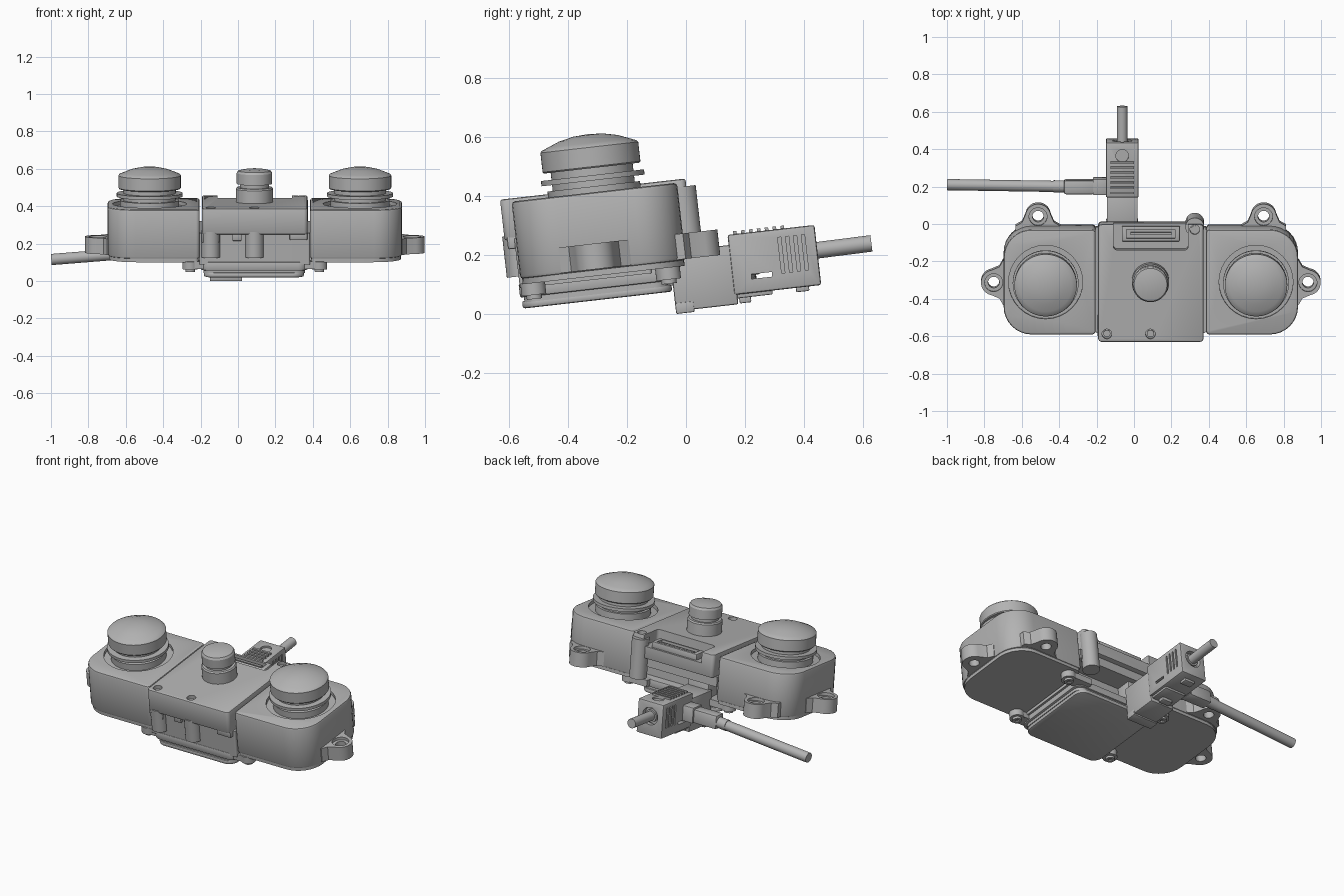
import bpy, bmesh, math
from mathutils import Matrix, Vector

if "Cube" in bpy.data.objects:
    bpy.data.objects.remove(bpy.data.objects["Cube"], do_unlink=True)

GREY = (0.45, 0.45, 0.45, 1)
grey = bpy.data.materials.new("plain grey")
grey.use_nodes = True
grey.diffuse_color = GREY
grey.node_tree.nodes["Principled BSDF"].inputs["Base Color"].default_value = GREY
parts = []


def finish(name, bm):
    bmesh.ops.recalc_face_normals(bm, faces=bm.faces)
    me = bpy.data.meshes.new(name)
    bm.to_mesh(me)
    bm.free()
    me.materials.append(grey)
    ob = bpy.data.objects.new(name, me)
    bpy.context.collection.objects.link(ob)
    parts.append(ob)
    return ob


def apply(ob, mod):
    bpy.context.view_layer.objects.active = ob
    bpy.ops.object.modifier_apply(modifier=mod.name)


def bevel(ob, width):
    mod = ob.modifiers.new("edge", "BEVEL")
    mod.width, mod.segments, mod.limit_method = width, 2, "ANGLE"
    mod.angle_limit = math.radians(50)
    apply(ob, mod)


def prism(name, outline, z0, z1, edge=0):
    bm = bmesh.new()
    base = bm.faces.new([bm.verts.new((x, y, z0)) for x, y in outline])
    top = bmesh.ops.extrude_face_region(bm, geom=[base])["geom"]
    bmesh.ops.translate(bm, vec=(0, 0, z1 - z0),
                        verts=[g for g in top if isinstance(g, bmesh.types.BMVert)])
    ob = finish(name, bm)
    if edge:
        bevel(ob, edge)
    return ob


def rounded(x0, x1, y0, y1, radii):
    """Outline with corner radii in order: right back, left back, left front, right front."""
    pts = []
    corners = [(x1, y1, -1, -1), (x0, y1, 1, -1), (x0, y0, 1, 1), (x1, y0, -1, 1)]
    for i, ((x, y, sx, sy), r) in enumerate(zip(corners, radii)):
        for k in range(9):
            a = math.pi / 2 * (i + k / 8)
            pts.append((x + sx * r + r * math.cos(a), y + sy * r + r * math.sin(a)))
    return pts


def box(name, x0, x1, y0, y1, z0, z1, edge=0):
    return prism(name, [(x0, y0), (x1, y0), (x1, y1), (x0, y1)], z0, z1, edge)


def rod(name, p0, p1, r, sides=32):
    p0, p1 = Vector(p0), Vector(p1)
    d = p1 - p0
    bm = bmesh.new()
    bmesh.ops.create_cone(bm, cap_ends=True, segments=sides, radius1=r, radius2=r, depth=d.length)
    turn = Vector((0, 0, 1)).rotation_difference(d).to_matrix().to_4x4()
    bm.transform(Matrix.Translation((p0 + p1) / 2) @ turn)
    return finish(name, bm)


def post(name, x, y, z0, z1, r):
    return rod(name, (x, y, z0), (x, y, z1), r)


def lathe(name, profile, x, y):
    bm = bmesh.new()
    vs = [bm.verts.new((r, 0, z)) for r, z in profile]
    es = [bm.edges.new(e) for e in zip(vs, vs[1:])]
    bmesh.ops.spin(bm, geom=vs + es, axis=(0, 0, 1), cent=(0, 0, 0),
                   angle=math.tau, steps=64, use_merge=True)
    bmesh.ops.remove_doubles(bm, verts=bm.verts, dist=1e-5)
    bmesh.ops.translate(bm, verts=bm.verts, vec=(x, y, 0))
    return finish(name, bm)


def cut(ob, *cutters):
    for c in cutters:
        mod = ob.modifiers.new("cut", "BOOLEAN")
        mod.operation, mod.solver, mod.object = "DIFFERENCE", "EXACT", c
        apply(ob, mod)
        parts.remove(c)
        bpy.data.objects.remove(c, do_unlink=True)


MID = 0.09          # middle of the body across x
LENS_Y = -0.262

# Side pods, lenses and mounting ears
LENS = [(0, .42), (.158, .42), (.158, .465), (.14, .465), (.14, .485), (.176, .485),
        (.176, .503), (.14, .503), (.14, .527), (.163, .527), (.167, .532), (.167, .598),
        (.162, .604), (.14, .613), (.1, .629), (.05, .64), (0, .643)]


def ear(name, x, y, heading):
    # tongue with a round end that flares into the pod wall
    arc = [math.radians(a) for a in range(-80, 81, 10)]
    pts = [(-.12, -.12), (-.05, -.12), (-.03, -.085)]
    pts += [(.068 * math.cos(a), .068 * math.sin(a)) for a in arc]
    pts += [(-.03, .085), (-.05, .12), (-.12, .12)]
    c, s = math.cos(heading), math.sin(heading)
    ob = prism(name, [(x + c * u - s * v, y + s * u + c * v) for u, v in pts], .185, .272)
    cut(ob, post("hole", x, y, .1, .4, .03), post("counterbore", x, y, .255, .4, .048))


for side, name in ((-1, "right"), (1, "left")):
    def across(d):
        return MID + side * d
    xa, xb = sorted((across(.295), across(.787)))
    inner, outer = .02, .15
    radii = [outer, inner, inner, outer] if side > 0 else [inner, outer, outer, inner]
    pod = prism(name + "_pod", rounded(xa, xb, -.545, .02, radii), .18, .445, .012)
    cut(pod, post("lens_well", across(.5625), LENS_Y, .425, .6, .198))
    prism(name + "_pod_base", rounded(xa + .006, xb - .006, -.539, .014, radii), .162, .182)
    lathe(name + "_lens", LENS, across(.5625), LENS_Y)
    ear(name + "_side_ear", across(.84), -.285, 0 if side > 0 else math.pi)
    ear(name + "_back_ear", across(.603), .07, math.pi / 2)
    # screw tabs that fix the bottom cover
    for y, end in ((-.505, "front"), (-.045, "back")):
        x = across(.345)
        post(name + "_" + end + "_cover_tab", x, y, .122, .165, .042)
        xs = sorted((x, across(.2)))
        box(name + "_" + end + "_cover_arm", *xs, y - .035, y + .035, .125, .165)
        screw = post(name + "_" + end + "_cover_screw", x, y, .108, .13, .026)
        cut(screw, rod("drive", (x, y, .1), (x, y, .116), .013, 6))

# Centre housing with its rear notch and screw wells
housing = prism("centre_housing", rounded(-.192, .372, -.583, .05, [.02] * 4), .316, .456, .008)
cut(housing, prism("notch", rounded(-.11, .29, -.088, .2, [.02] * 4), .39, .6))
for i, (x, y) in enumerate([(-.145, -.54), (.088, -.54), (.325, .022)]):
    cut(housing, post("screw_well", x, y, .425, .6, .026))
    post("housing_screw_%d" % i, x, y, .41, .437, .019)
    post("housing_boss_%d" % i, x, y + (.01 if y > 0 else 0), .19, .43 if y > 0 else .33, .05)
box("front_clip", .275, .372, -.575, -.5, .285, .33, .006)
box("left_corner_skirt", -.195, -.1, -.57, -.45, .27, .33, .006)
box("front_rib", -.03, .02, -.565, -.5, .28, .33, .004)

# Socket sitting in the notch
socket = box("top_socket", -.065, .245, -.045, .035, .38, .425, .004)
cut(socket, box("slot", -.04, .22, -.03, .02, .4, .5))
box("top_socket_tongue", -.02, .2, -.012, .002, .395, .418)

# Centre lens
lathe("centre_lens", [(0, .44), (.1, .44), (.1, .525), (.094, .533), (.078, .533), (.078, .553),
                      (.095, .553), (.095, .61), (.088, .622), (.05, .63), (0, .632)],
      .088, -.256)

# Lower centre body and bottom cover
prism("lower_body", rounded(-.205, .385, -.55, -.1, [.01] * 4), .15, .32)
box("rear_wall", -.205, .385, -.12, .02, .26, .32)
prism("cover_rim", rounded(-.2, .372, -.553, -.04, [.05] * 4), .118, .165, .006)
prism("cover_step", rounded(-.185, .357, -.54, -.05, [.05] * 4), .1, .12)
prism("bottom_cover", rounded(-.183, .353, -.548, -.038, [.06] * 4), .08, .106, .008)
box("rear_port", -.13, .01, -.12, -.01, .1, .27, .005)

# Cable plug: narrow nose, wide grip, ribs and slots
PX = -.063
box("plug_nose", -.145, .02, -.033, .18, .012, .215, .006)
box("plug_lip", -.15, .022, -.033, .03, .003, .04, .004)
grip = box("plug_grip", -.15, .025, .17, .467, .045, .25, .008)
cut(grip, box("latch_slot", -.3, .2, .235, .305, .092, .108),
    rod("cable_well", (PX, .44, .163), (PX, .6, .163), .052),
    post("top_dimple", PX, .395, .238, .4, .034))
for k in range(4):
    y = .338 + .027 * k
    for x in (-.15, .025):
        cut(grip, box("groove", x - .007, x + .007, y, y + .011, .1, .222))
for k in range(7):
    box("grip_rib_%d" % k, -.125, 0, .19 + .027 * k, .202 + .027 * k, .24, .26)
box("plug_underside", -.135, .01, .17, .3, .032, .06, .004)
box("front_latch", -.1, -.03, .185, .225, .014, .04, .004)
box("rear_latch", -.1, -.03, .38, .425, .03, .06, .004)
rod("cable_collar", (PX, .43, .163), (PX, .462, .163), .038)
rod("straight_cable", (PX, .42, .163), (PX, .652, .166), .028)

# Side cable with its strain relief
box("side_outlet", -.22, -.14, .178, .265, .105, .2, .006)
sleeve = box("side_sleeve", -.375, -.21, .18, .256, .105, .19, .012)
rod("sleeve_ring", (-.43, .218, .137), (-.36, .218, .142), .033)
rod("side_cable", (-.998, .222, .09), (-.3, .217, .147), .03)

# Tilt the whole assembly, then smooth the round surfaces
bpy.ops.object.select_all(action="DESELECT")
tilt = Matrix.Rotation(math.radians(6.5), 4, "X")
for ob in parts:
    ob.data.transform(tilt)
    ob.select_set(True)
bpy.context.view_layer.objects.active = parts[0]
bpy.ops.object.shade_smooth_by_angle(angle=math.radians(30))
